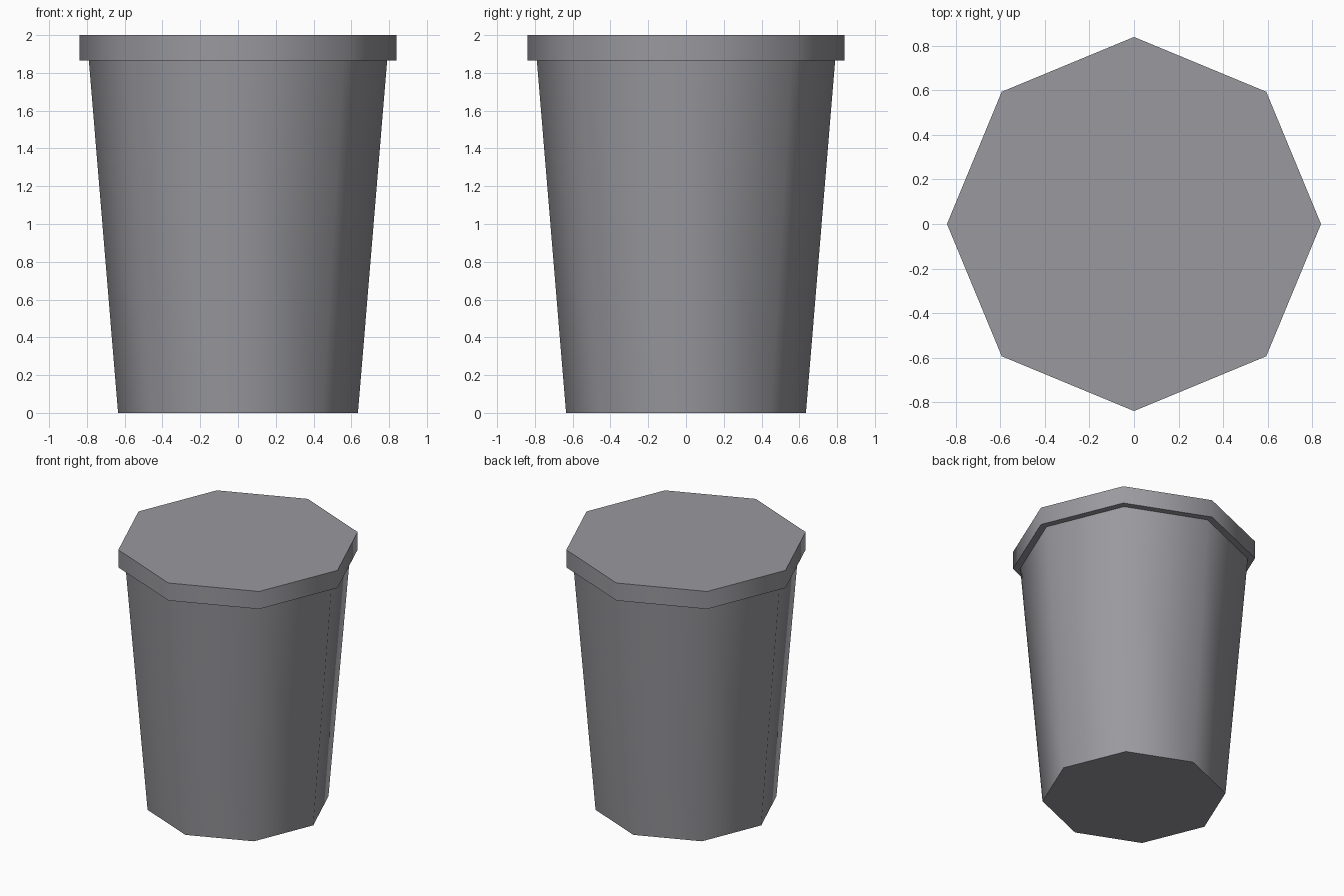
import bpy
from math import radians

if "Cube" in bpy.data.objects:
    bpy.data.objects.remove(bpy.data.objects["Cube"])

SIDES = 8

# Dark, faintly cool grey
grey = bpy.data.materials.new("dark_grey")
grey.diffuse_color = (0.32, 0.32, 0.345, 1.0)
grey.use_nodes = True
grey.node_tree.nodes["Principled BSDF"].inputs["Base Color"].default_value = grey.diffuse_color


def tapered_part(name, r_bottom, r_top, z_bottom, z_top):
    """Closed eight-sided tapered prism with corners on the x and y axes."""
    bpy.ops.mesh.primitive_cone_add(
        vertices=SIDES, radius1=r_bottom, radius2=r_top,
        depth=z_top - z_bottom, location=(0, 0, (z_bottom + z_top) / 2))
    obj = bpy.context.object
    obj.name = name
    obj.data.materials.append(grey)
    # Sides blend smoothly, caps stay sharp
    bpy.ops.object.shade_smooth_by_angle(angle=radians(60))
    return obj


# Tapered cup body, its top tucked slightly into the lid
tapered_part("cup_body", 0.635, 0.7925, 0.0, 1.9)

# Flat overhanging lid
tapered_part("lid", 0.84, 0.84, 1.866, 2.0)
